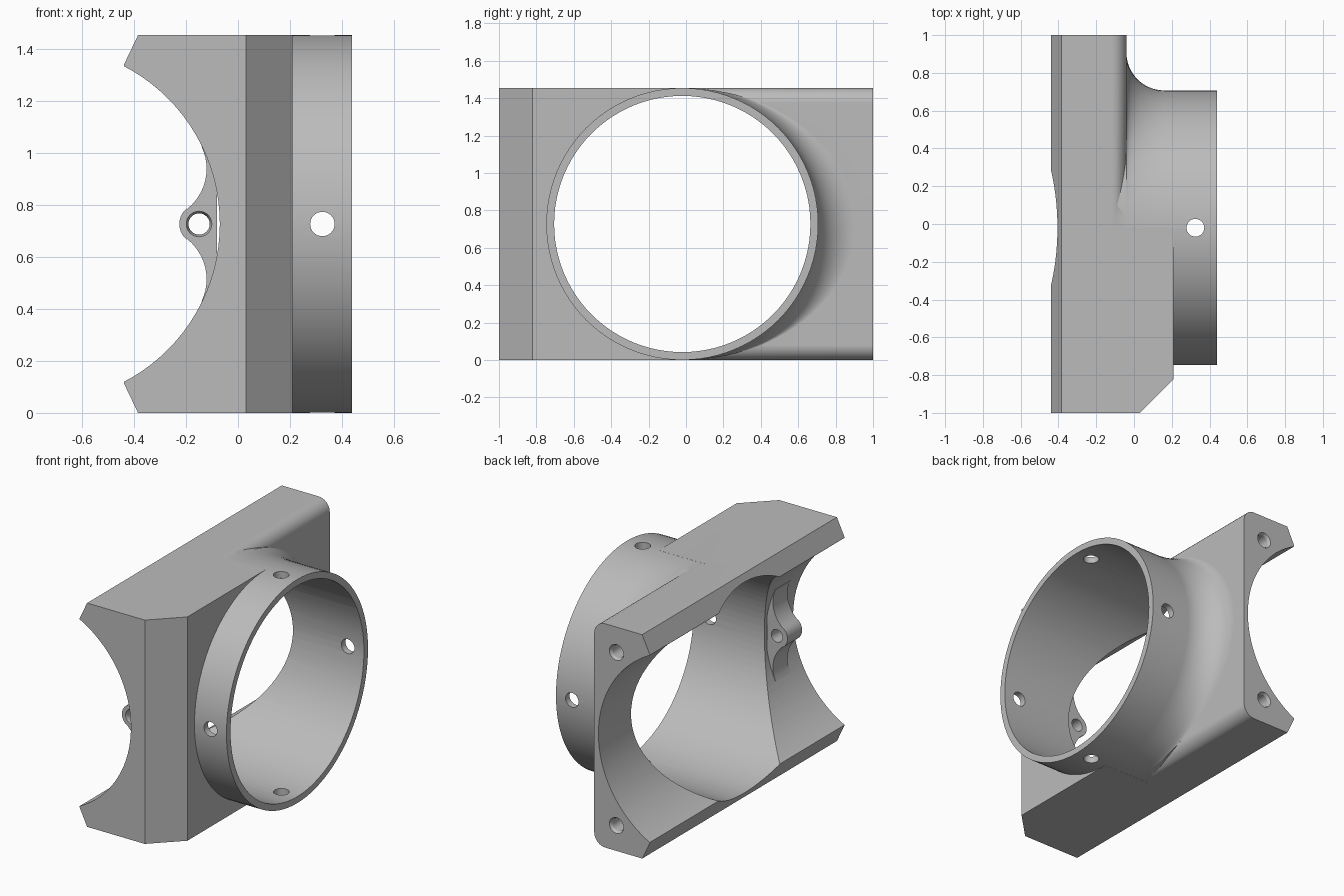
import bpy, bmesh
from math import sin, cos, pi, radians, sqrt
from mathutils import Matrix, Vector

if "Cube" in bpy.data.objects:
    bpy.data.objects.remove(bpy.data.objects["Cube"])

H = 1.455            # height of the block
MID = H / 2          # height of the bore axis
CY = -0.02           # y of the bore axis
BORE = 0.685
RING = 0.727
SCOOP_X = -0.755     # axis of the side scoop

grey = bpy.data.materials.new("plain grey")
grey.use_nodes = True
grey.diffuse_color = (0.5, 0.5, 0.5, 1)
grey.node_tree.nodes["Principled BSDF"].inputs["Base Color"].default_value = (0.5, 0.5, 0.5, 1)


def make(name, bm):
    bmesh.ops.recalc_face_normals(bm, faces=bm.faces)
    mesh = bpy.data.meshes.new(name)
    bm.to_mesh(mesh)
    bm.free()
    mesh.materials.append(grey)
    obj = bpy.data.objects.new(name, mesh)
    bpy.context.collection.objects.link(obj)
    return obj


def extrude_y(points, y0, y1):
    """Solid from an x-z outline, run along y."""
    bm = bmesh.new()
    face = bm.faces.new([bm.verts.new((x, y0, z)) for x, z in points])
    new = bmesh.ops.extrude_face_region(bm, geom=[face])["geom"]
    verts = [g for g in new if isinstance(g, bmesh.types.BMVert)]
    bmesh.ops.translate(bm, verts=verts, vec=(0, y1 - y0, 0))
    return bm


def rod(name, start, direction, r1, length, r2=None, sides=32):
    """Round cutter from a start point along a direction."""
    bm = bmesh.new()
    d = Vector(direction).normalized()
    turn = d.to_track_quat('Z', 'Y').to_matrix().to_4x4()
    place = Matrix.Translation(Vector(start) + d * length / 2) @ turn
    bmesh.ops.create_cone(bm, cap_ends=True, segments=sides, radius1=r1,
                          radius2=r1 if r2 is None else r2, depth=length, matrix=place)
    return make(name, bm)


def combine(target, tool, operation):
    mod = target.modifiers.new("shape", 'BOOLEAN')
    mod.operation = operation
    mod.solver = 'EXACT'
    mod.object = tool
    bpy.context.view_layer.update()
    graph = bpy.context.evaluated_depsgraph_get()
    mesh = bpy.data.meshes.new_from_object(target.evaluated_get(graph))
    target.modifiers.clear()
    target.data = mesh
    bpy.data.objects.remove(tool)


def arc(cx, cz, r, a0, a1, n):
    return [(cx + r * cos(radians(a0 + (a1 - a0) * i / n)),
             cz + r * sin(radians(a0 + (a1 - a0) * i / n))) for i in range(n + 1)]


def mirrored(upper):
    """Close an upper half outline with its reflection."""
    return upper + [(x, H - z) for x, z in reversed(upper)]


# Thick front half of the block, with its corner sliced off
bm = extrude_y(mirrored([(-0.44, 1.34), (-0.385, H), (0.21, H)]), -1, CY)
cut = bmesh.ops.bisect_plane(bm, geom=bm.verts[:] + bm.edges[:] + bm.faces[:],
                             plane_co=(0.21, -0.82, 0), plane_no=(1, -1, 0), clear_outer=True)
edges = [g for g in cut["geom_cut"] if isinstance(g, bmesh.types.BMEdge)]
bmesh.ops.holes_fill(bm, edges=edges)
body = make("pipe_bracket", bm)

# Thinner rear plate with rounded outer edges
r = 0.08
outline = mirrored([(-0.44, 1.34), (-0.385, H)] + arc(-0.04 - r, H - r, r, 90, 0, 8))
combine(body, make("rear_plate", extrude_y(outline, CY - 0.1, 1)), 'UNION')

# Round collar that flares into the rear plate
flare = 0.2
sections = [(-0.15, RING + flare)]
for i in range(13):
    a = pi / 2 * i / 12
    sections.append((-0.04 + flare * (1 - cos(a)), RING + flare * (1 - sin(a))))
sections.append((0.44, RING))
bm = bmesh.new()
rings = []
N = 96
for x, ry in sections:
    rings.append([bm.verts.new((x, CY + ry * cos(2 * pi * k / N),
                                MID + RING * sin(2 * pi * k / N))) for k in range(N)])
for a, b in zip(rings, rings[1:]):
    for k in range(N):
        bm.faces.new((a[k], a[(k + 1) % N], b[(k + 1) % N], b[k]))
bm.faces.new(rings[0])
bm.faces.new(rings[-1])
combine(body, make("collar", bm), 'UNION')

# Main bore and the side scoop crossing it
combine(body, rod("bore", (-1, CY, MID), (1, 0, 0), BORE, 2, sides=96), 'DIFFERENCE')
combine(body, rod("scoop", (SCOOP_X, -1.5, MID), (0, 1, 0), BORE, 3, sides=96), 'DIFFERENCE')

# Screw boss blended into the scoop wall
half = [(-0.08, 1.03)] + arc(-0.318, 0.94, 0.197, 25.9, -51.7, 12)
half += arc(-0.15, MID, 0.076, 128.3, 182, 8)[:-1]
combine(body, make("boss", extrude_y(mirrored(half), -0.87, -0.72)), 'UNION')

# Boss hole with countersink
combine(body, rod("boss_hole", (-0.15, -0.95, MID), (0, 1, 0), 0.041, 0.3), 'DIFFERENCE')
combine(body, rod("boss_sink", (-0.15, -0.88, MID), (0, 1, 0), 0.054, 0.03, 0.04), 'DIFFERENCE')

# Blind screw holes in the rear face
for z in (0.165, H - 0.165):
    combine(body, rod("rear_hole", (-0.2, 1.02, z), (0, -1, 0), 0.042, 0.4), 'DIFFERENCE')
    combine(body, rod("rear_sink", (-0.2, 1.01, z), (0, -1, 0), 0.056, 0.03, 0.041), 'DIFFERENCE')

# Four radial holes through the collar
for d in ((0, 1, 0), (0, -1, 0), (0, 0, 1), (0, 0, -1)):
    start = Vector((0.325, CY, MID)) + Vector(d) * 0.5
    combine(body, rod("collar_hole", start, d, 0.047, 0.4), 'DIFFERENCE')

# Smooth curves, crisp edges
bpy.ops.object.select_all(action='DESELECT')
body.select_set(True)
bpy.context.view_layer.objects.active = body
bpy.ops.object.shade_smooth_by_angle(angle=radians(25))
weighted = body.modifiers.new("even shading", 'WEIGHTED_NORMAL')
weighted.keep_sharp = True
